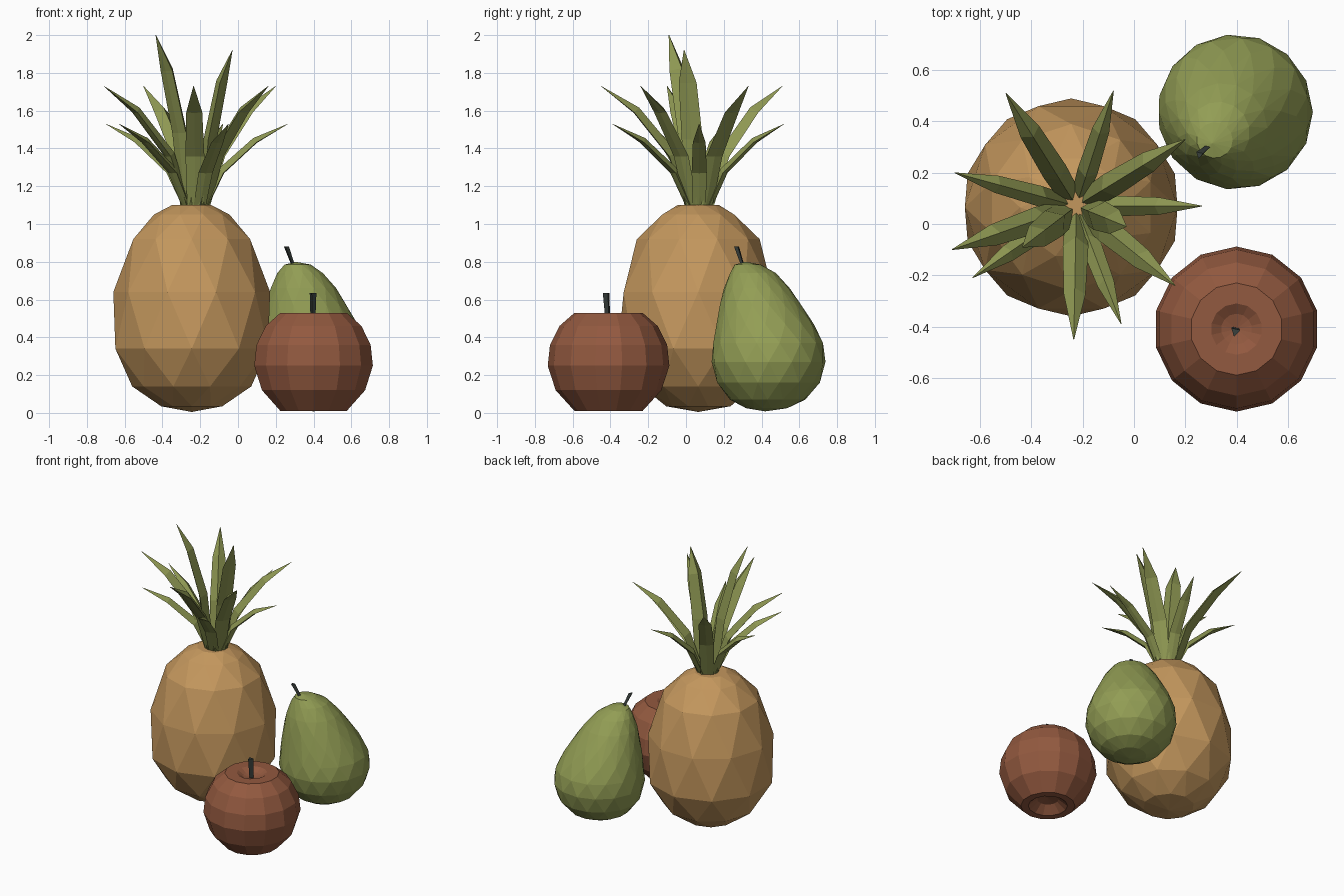
import bpy, bmesh, math
from mathutils import Vector

if "Cube" in bpy.data.objects:
    bpy.data.objects.remove(bpy.data.objects["Cube"])


def mat(name, rgb):
    m = bpy.data.materials.new(name)
    m.diffuse_color = (*rgb, 1)
    m.use_nodes = True
    m.node_tree.nodes["Principled BSDF"].inputs["Base Color"].default_value = m.diffuse_color
    return m


TAN = mat("tan_skin", (0.55, 0.31, 0.11))
RED = mat("red_skin", (0.29, 0.10, 0.05))
GREEN = mat("green_skin", (0.29, 0.34, 0.09))
LEAF = mat("leaf_green", (0.27, 0.31, 0.085))
BARK = mat("stem_bark", (0.04, 0.05, 0.045))


def finish(bm, name, material):
    bmesh.ops.recalc_face_normals(bm, faces=bm.faces[:])
    me = bpy.data.meshes.new(name)
    bm.to_mesh(me)
    bm.free()
    me.materials.append(material)
    ob = bpy.data.objects.new(name, me)
    bpy.context.collection.objects.link(ob)
    return ob


def faceted_hull(name, rings, sides, material):
    """Convex faceted body from staggered rings of (x, y, z, radius)."""
    bm = bmesh.new()
    for i, (x, y, z, r) in enumerate(rings):
        for k in range(sides if r else 1):
            a = math.tau * (k + 0.5 * (i % 2)) / sides
            bm.verts.new((x + r * math.cos(a), y + r * math.sin(a), z))
    out = bmesh.ops.convex_hull(bm, input=bm.verts[:])
    loose = [v for v in out["geom_interior"] if isinstance(v, bmesh.types.BMVert)]
    bmesh.ops.delete(bm, geom=loose, context="VERTS")
    bmesh.ops.dissolve_limit(bm, angle_limit=math.radians(3),
                             verts=bm.verts[:], edges=bm.edges[:])
    return finish(bm, name, material)


def skin(bm, sections):
    """Bridge closed loops of points, capping both ends."""
    loops = [[bm.verts.new(p) for p in s] for s in sections]
    n = len(loops[0])
    for a, b in zip(loops, loops[1:]):
        for k in range(n):
            bm.faces.new((a[k], a[(k + 1) % n], b[(k + 1) % n], b[k]))
    bm.faces.new(loops[0])
    bm.faces.new(loops[-1])


def stem(name, base, tip, r0, r1):
    bm = bmesh.new()
    skin(bm, [[Vector(p) + Vector((r * math.cos(a), r * math.sin(a), 0))
               for a in (0.3, 0.3 + math.tau / 3, 0.3 + 2 * math.tau / 3)]
              for p, r in ((base, r0), (tip, r1))])
    finish(bm, name, BARK)


# Pineapple body
body = [(0.005, 0), (0.035, 0.17), (0.14, 0.315), (0.34, 0.425), (0.64, 0.415),
        (0.92, 0.325), (1.05, 0.20), (1.10, 0.11)]
faceted_hull("pineapple_body", [(-0.245, 0.065, z, r) for z, r in body], 10, TAN)

# Pineapple crown: ridged, tapering leaves given by tip position and width
CROWN = Vector((-0.225, 0.07, 1.08))


def leaf(i, tip, width):
    tip = Vector(tip)
    out = Vector((tip.x - CROWN.x, tip.y - CROWN.y, 0)).normalized()
    side = Vector((-out.y, out.x, 0))
    base = CROWN + out * 0.045
    reach, rise = (tip - base).dot(out), tip.z - base.z
    steps = [(0, 0, 0.85), (0.21, 0.44, 1.0), (0.61, 0.80, 0.85), (1, 1, 0.03)]
    pts = [base + out * reach * f + Vector((0, 0, rise * h)) for f, h, _ in steps]
    sections = []
    for j, (p, (_, _, w)) in enumerate(zip(pts, steps)):
        t = (pts[min(j + 1, 3)] - pts[max(j - 1, 0)]).normalized()
        up = t.cross(side)
        if up.dot(out) > 0:
            up = -up
        w *= width
        sections.append([p - side * w - up * w * 0.3, p + up * w * 0.55,
                         p + side * w - up * w * 0.3, p - up * w * 0.4])
    bm = bmesh.new()
    skin(bm, sections)
    finish(bm, f"crown_leaf_{i}", LEAF)


tips = [(0.265, 0.07, 1.53), (-0.08, 0.52, 1.53), (-0.70, 0.20, 1.53),
        (-0.63, -0.21, 1.53), (-0.05, -0.39, 1.53),
        (0.20, 0.33, 1.73), (-0.50, 0.51, 1.73), (-0.71, -0.10, 1.73),
        (-0.235, -0.45, 1.73), (0.16, -0.24, 1.73),
        (-0.435, -0.09, 2.0), (-0.03, -0.01, 1.92)]
for i, t in enumerate(tips):
    leaf(i + 1, t, 0.04 if t[2] < 1.6 else 0.05 if t[2] < 1.8 else 0.06)

# Apple: revolved profile with a shallow dimple at both ends
profile = [(0, 0.49), (0.06, 0.505), (0.10, 0.53), (0.18, 0.53), (0.26, 0.46),
           (0.31, 0.36), (0.322, 0.25), (0.28, 0.12), (0.18, 0.01), (0.13, 0.01),
           (0.07, 0.06), (0, 0.07)]
bm = bmesh.new()
vs = [bm.verts.new((0.4, -0.41 + r, z)) for r, z in profile]
es = [bm.edges.new(p) for p in zip(vs, vs[1:])]
bmesh.ops.spin(bm, geom=vs + es, cent=(0.4, -0.41, 0), axis=(0, 0, 1),
               angle=math.tau, steps=14, use_merge=True)
bmesh.ops.remove_doubles(bm, verts=bm.verts[:], dist=0.001)
finish(bm, "apple_body", RED)
stem("apple_stem", (0.395, -0.41, 0.46), (0.395, -0.42, 0.635), 0.014, 0.021)

# Pear: neck leans towards the pineapple
pear = [(0.40, 0.42, 0.008, 0), (0.395, 0.427, 0.025, 0.11), (0.395, 0.432, 0.07, 0.20),
        (0.395, 0.437, 0.16, 0.273), (0.395, 0.437, 0.27, 0.303),
        (0.39, 0.435, 0.37, 0.292), (0.375, 0.42, 0.47, 0.258),
        (0.36, 0.395, 0.57, 0.217), (0.345, 0.375, 0.66, 0.175),
        (0.33, 0.355, 0.74, 0.122), (0.315, 0.327, 0.785, 0.07), (0.305, 0.315, 0.80, 0)]
faceted_hull("pear_body", pear, 15, GREEN)
stem("pear_stem", (0.295, 0.305, 0.77), (0.255, 0.27, 0.88), 0.010, 0.016)
